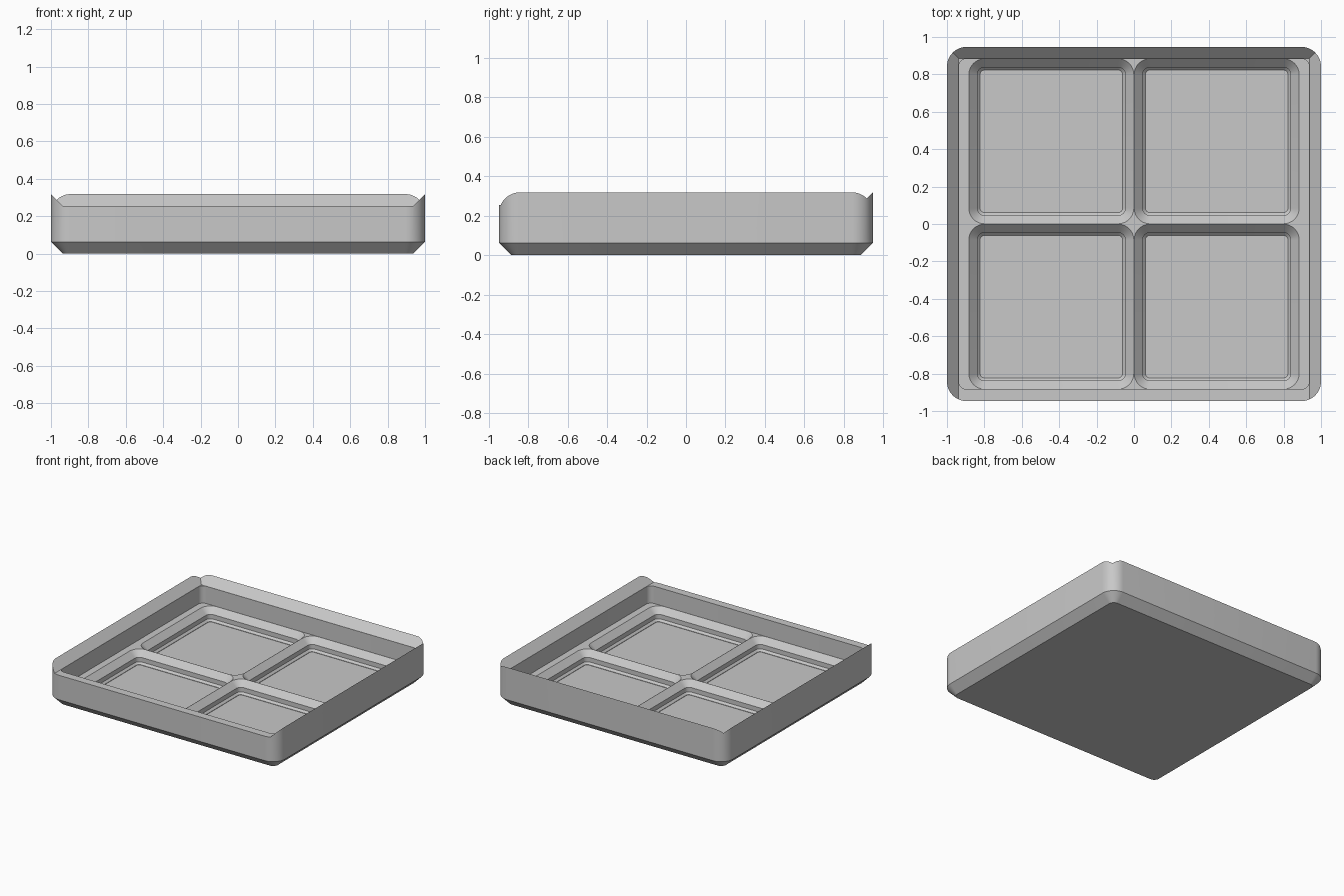
import bpy, bmesh, math

if "Cube" in bpy.data.objects:
    bpy.data.objects.remove(bpy.data.objects["Cube"])

HX, HY = 1.0, 0.947        # outer half sizes
WALL = 0.063
RIM, LEDGE, FLOOR = 0.255, 0.119, 0.021
CELL = 0.884               # compartment pitch
TINY = 0.001


def material(name, value):
    mat = bpy.data.materials.new(name)
    mat.use_nodes = True
    mat.diffuse_color = (value, value, value, 1)
    mat.node_tree.nodes["Principled BSDF"].inputs["Base Color"].default_value = (value, value, value, 1)
    return mat


def make_object(name, bm):
    bmesh.ops.recalc_face_normals(bm, faces=bm.faces)
    mesh = bpy.data.meshes.new(name)
    bm.to_mesh(mesh)
    bm.free()
    obj = bpy.data.objects.new(name, mesh)
    bpy.context.collection.objects.link(obj)
    return obj


def rounded_stack(name, hx, hy, radius, levels, cx=0, cy=0, steps=10):
    """Solid of rounded rectangles; levels are (inset, height)."""
    bm = bmesh.new()
    rings = []
    for inset, z in levels:
        ring = []
        r = radius - inset
        for q, (sx, sy) in enumerate([(1, 1), (-1, 1), (-1, -1), (1, -1)]):
            for i in range(steps + 1):
                a = (q + i / steps) * math.pi / 2
                ring.append(bm.verts.new((cx + sx * (hx - radius) + r * math.cos(a),
                                          cy + sy * (hy - radius) + r * math.sin(a), z)))
        rings.append(ring)
    n = len(rings[0])
    for low, high in zip(rings, rings[1:]):
        for i in range(n):
            j = (i + 1) % n
            bm.faces.new((low[i], low[j], high[j], high[i]))
    bm.faces.new(rings[0])
    bm.faces.new(rings[-1])
    return make_object(name, bm)


def cut(target, cutter):
    cutter.hide_render = True
    mod = target.modifiers.new("cut", "BOOLEAN")
    mod.operation = "DIFFERENCE"
    mod.solver = "EXACT"
    mod.object = cutter
    bpy.context.view_layer.objects.active = target
    bpy.ops.object.modifier_apply(modifier=mod.name)
    bpy.data.objects.remove(cutter)


# Tray body with chamfered base
tray = rounded_stack("tray", HX, HY, 0.105, [(WALL, 0), (0, WALL), (0, 0.34)])
tray.data.materials.append(material("grey", 0.58))

# Rim bevelled inward on the sides and back, level at the front
bm = bmesh.new()
corners = []
for grow in (0, 0.2):
    x, back, z = HX - WALL + grow, HY - WALL + grow, RIM + grow
    corners += [bm.verts.new((px, py, z)) for px, py in
                ((-x, -2), (x, -2), (x, back), (-x, back))]
bmesh.ops.convex_hull(bm, input=corners)
bmesh.ops.dissolve_limit(bm, angle_limit=0.01, verts=bm.verts, edges=bm.edges)
cut(tray, make_object("rim_cutter", bm))

# Inner cavity down to the ledge
cut(tray, rounded_stack("cavity_cutter", HX - WALL - TINY / 2, HY - WALL - TINY / 2, 0.042,
                        [(0, LEDGE), (0, 0.5)]))

# Four stepped compartments separated by sharp ridges
half = CELL / 2 - TINY
profile = [(0.06, FLOOR), (0.06, FLOOR + 0.003), (0.045, FLOOR + 0.018),
           (0.045, LEDGE - 0.045), (0, LEDGE), (0, LEDGE + 0.05)]
for sx in (-1, 1):
    for sy in (-1, 1):
        cut(tray, rounded_stack("cell_cutter", half, half, 0.084, profile,
                                sx * CELL / 2, sy * CELL / 2))

bpy.ops.object.select_all(action="DESELECT")
tray.select_set(True)
bpy.context.view_layer.objects.active = tray
bpy.ops.object.shade_smooth_by_angle(angle=math.radians(30))
